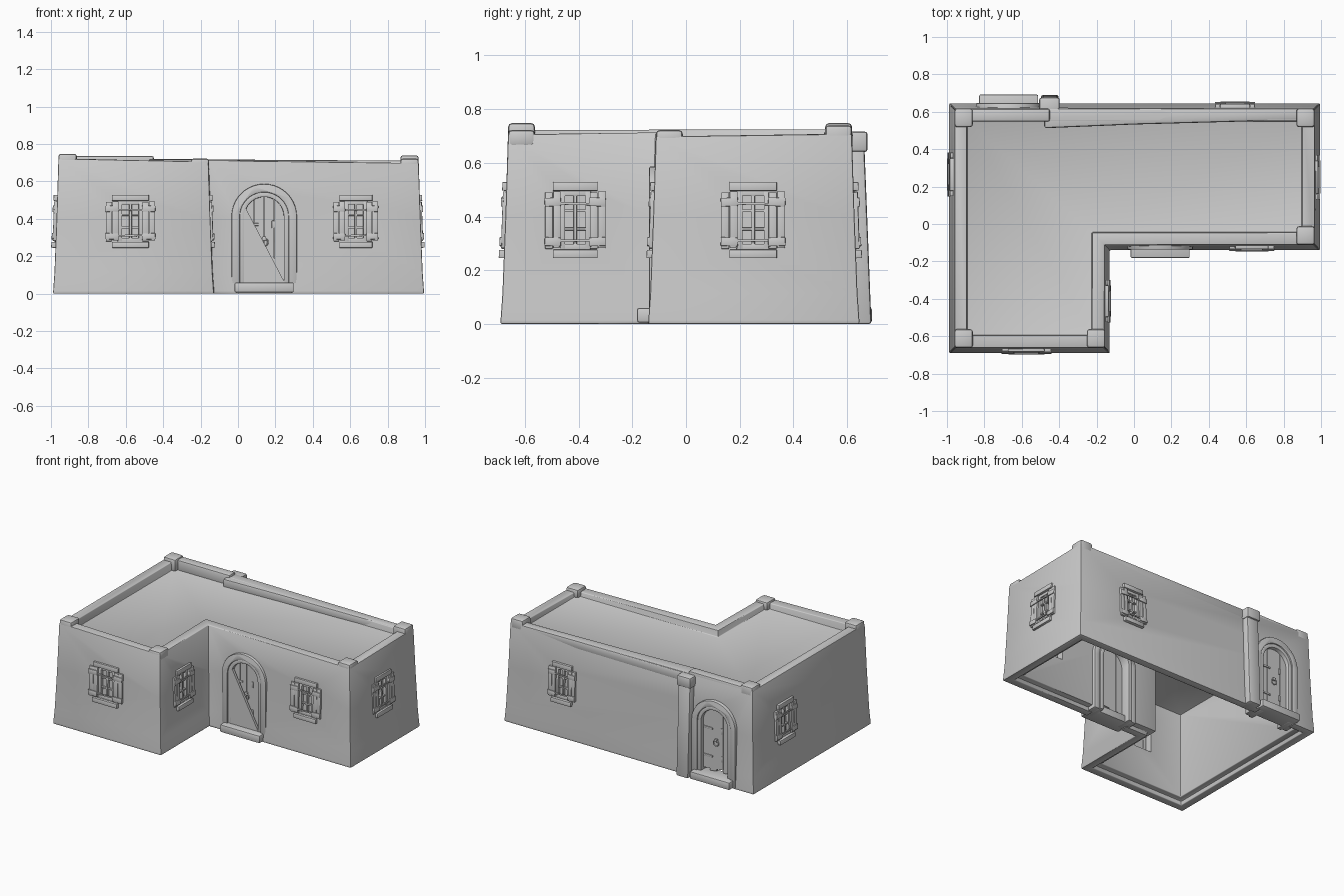
import bpy, bmesh
from math import pi, sin, cos, sqrt
from mathutils import Matrix, Vector

if "Cube" in bpy.data.objects:
    bpy.data.objects.remove(bpy.data.objects["Cube"])


def finish(bm, name, matrix=None, bevel=0.0, smooth=True):
    bmesh.ops.recalc_face_normals(bm, faces=bm.faces)
    if bevel:
        edges = [e for e in bm.edges if len(e.link_faces) == 2 and e.calc_face_angle(0) > 0.6]
        bmesh.ops.bevel(bm, geom=edges, offset=bevel, segments=2, affect='EDGES', profile=0.5,
                        clamp_overlap=True)
    me = bpy.data.meshes.new(name)
    bm.to_mesh(me)
    bm.free()
    ob = bpy.data.objects.new(name, me)
    bpy.context.collection.objects.link(ob)
    if matrix:
        ob.matrix_world = matrix
    if smooth:
        bpy.ops.object.select_all(action='DESELECT')
        ob.select_set(True)
        bpy.context.view_layer.objects.active = ob
        bpy.ops.object.shade_smooth_by_angle(angle=0.6)
    return ob


def box(bm, x0, x1, y0, y1, z0, z1, tilt=0.0):
    c = Vector(((x0 + x1) / 2, (y0 + y1) / 2, (z0 + z1) / 2))
    m = (Matrix.Translation(c) @ Matrix.Rotation(tilt, 4, 'Y')
         @ Matrix.Diagonal((x1 - x0, y1 - y0, z1 - z0, 1)))
    bmesh.ops.create_cube(bm, size=1, matrix=m)


def prism(bm, pts, y0, y1):
    """Extrude an x/z outline along y."""
    f = bm.faces.new([bm.verts.new((x, y0, z)) for x, z in pts])
    ext = bmesh.ops.extrude_face_region(bm, geom=[f], use_keep_orig=True)
    bmesh.ops.translate(bm, vec=(0, y1 - y0, 0),
                        verts=[v for v in ext['geom'] if isinstance(v, bmesh.types.BMVert)])


def arch(r, z0, spring=0.412, n=20):
    return ([(-r, z0)] + [(-r * cos(pi * i / n), spring + r * sin(pi * i / n)) for i in range(n + 1)]
            + [(r, z0)])


def outline(d):
    """L-shaped footprint inset by d."""
    return [(-.988 + d, -.69 + d), (-.13 - d, -.69 + d), (-.13 - d, -.14 + d),
            (.994 - d, -.14 + d), (.994 - d, .645 - d), (-.988 + d, .645 - d)]


# Walls: battered shell with plinth, uneven parapet, roof, open underside
tops = [.722, .706, .713, .698, .708, .725]
rings = [(.095, .03), (.055, .03), (.055, 0), (0, 0), (0, .015), (.007, .115), (.018, .40),
         (.028, None), (.094, None), (.096, .665)]
bm = bmesh.new()
loops = [[bm.verts.new((x, y, tops[i] if z is None else z)) for i, (x, y) in enumerate(outline(d))]
         for d, z in rings]
under = [bm.verts.new((x, y, .645)) for x, y in outline(.095)]
loops = [under] + loops
for a, b in zip(loops, loops[1:]):
    for i in range(6):
        j = (i + 1) % 6
        bm.faces.new((a[i], a[j], b[j], b[i]))
bm.faces.new(under)
bm.faces.new(loops[-1])
walls = finish(bm, "walls", bevel=.006)


def cut(bm, name, matrix):
    c = finish(bm, name, matrix, smooth=False)
    c.hide_render = True
    c.hide_viewport = True
    c.display_type = 'WIRE'
    m = walls.modifiers.new(name, 'BOOLEAN')
    m.operation, m.solver, m.object = 'DIFFERENCE', 'EXACT', c


# Corner caps on the parapet
for x, y, h in [(-.911, .568, .748), (-.911, -.612, .748), (-.203, -.612, .722),
                (.917, .568, .74), (.917, -.062, .722)]:
    bm = bmesh.new()
    box(bm, x - .049, x + .049, y - .05, y + .05, .66, h)
    finish(bm, "corner_cap", bevel=.014)

# Raised back-left parapet and skewed back-right parapet
bm = bmesh.new()
box(bm, -.90, -.45, .547, .617, .65, .737)
finish(bm, "back_parapet_left", bevel=.012)
bm = bmesh.new()
plan = [(-.48, .512), (0, .532), (.88, .556), (.88, .617), (-.48, .622)]
low = [bm.verts.new((x, y, .65)) for x, y in plan]
high = [bm.verts.new((x, y, .716 - .005 * x)) for x, y in plan]
bm.faces.new(low)
bm.faces.new(high)
for i in range(5):
    j = (i + 1) % 5
    bm.faces.new((low[i], low[j], high[j], high[i]))
finish(bm, "back_parapet_right", bevel=.012)

# Back buttress column with its cap
bm = bmesh.new()
box(bm, -.497, -.403, .585, .69, 0, .66)
for v in bm.verts:
    if v.co.z > .3 and v.co.y > .65:
        v.co.y = .664
finish(bm, "column", bevel=.01)
bm = bmesh.new()
box(bm, -.507, -.397, .58, .676, .64, .717)
finish(bm, "column_cap", bevel=.012)


# Shuttered windows; local x runs along the wall, -y points outward
def window(x, y, z, turn, w):
    m = (Matrix.Translation((x, y, z)) @ Matrix.Rotation(turn, 4, 'Z')
         @ Matrix.Rotation(-.035, 4, 'X') @ Matrix.Diagonal((w, 1, 1, 1)))
    bm = bmesh.new()
    box(bm, -.068, .068, -.1, .15, -.11, .108)
    cut(bm, "window_cutter", m)
    bm = bmesh.new()
    box(bm, -.098, .098, -.020, .03, -.143, -.112)      # sill
    box(bm, -.098, .098, -.016, .03, .108, .14)         # lintel
    for s in (-1, 1):                                   # shutters, two boards each
        a, c = sorted((s * .064, s * .132))
        b = (a + c) / 2
        box(bm, a, b - .001, -.012, .01, -.108, .102)
        box(bm, b + .001, c, -.013, .01, -.105, .105)
        box(bm, a - .002, c + .001, -.019, -.010, .05, .082, s * .04)
        box(bm, a - .002, c + .001, -.019, -.010, -.098, -.066, -s * .03)
    finish(bm, "shutters", m, bevel=.002)
    bm = bmesh.new()
    for s in (-1, 1):                                   # sash and glazing bars
        box(bm, s * .056 - .012, s * .056 + .012, .0, .03, -.112, .11)
        box(bm, -.065, .065, .001, .029, s * .1 - .011, s * .1 + .011)
        box(bm, -.06, .06, .006, .022, s * .034 - .005, s * .034 + .005)
    box(bm, -.007, .007, .004, .024, -.1, .1)
    finish(bm, "window_frame", m, bevel=.002)
    bm = bmesh.new()
    box(bm, -.067, .067, .022, .028, -.109, .107)
    finish(bm, "window_pane", m)
    bm = bmesh.new()                                    # long bars across the front
    box(bm, -.13, .13, -.016, -.008, .055, .064, .02)
    box(bm, -.13, .13, -.016, -.008, -.082, -.073, -.02)
    finish(bm, "window_bars", m)


window(-.575, -.672, .388, 0, 1)
window(.63, -.122, .388, 0, .9)
window(-.148, -.412, .388, pi / 2, .85)
window(.973, .25, .388, pi / 2, .9)
window(-.974, .265, .388, -pi / 2, .88)
window(.54, .630, .388, pi, .8)


# Arched doorways; same local axes as the windows
def doorway(x, y, turn):
    m = Matrix.Translation((x, y, 0)) @ Matrix.Rotation(turn, 4, 'Z')
    bm = bmesh.new()
    prism(bm, arch(.145, -.05), -.1, .14)
    cut(bm, "door_cutter", m)
    bm = bmesh.new()
    prism(bm, arch(.175, .005) + arch(.13, .005)[::-1], .003, .12)
    finish(bm, "door_arch", m, bevel=.006)
    bm = bmesh.new()
    prism(bm, arch(.135, .005) + arch(.105, .005)[::-1], .012, .13)
    finish(bm, "door_frame", m, bevel=.004)
    bm = bmesh.new()
    box(bm, -.158, .158, -.042, .09, .006, .06)
    finish(bm, "door_step", m, bevel=.008)
    # plank leaf
    bm = bmesh.new()
    for i, low in enumerate((.075, .065, .085, .07)):
        a, b = -.106 + i * .053 + .001, -.106 + (i + 1) * .053 - .001
        top = [b + (a - b) * k / 5 for k in range(6)]
        prism(bm, [(a, low), (b, low + .006)] +
              [(t, .412 + sqrt(max(0, .108 ** 2 - t * t))) for t in top], .04, .06)
    finish(bm, "door_planks", m)
    # ironwork
    bm = bmesh.new()
    for z in (.17, .37):
        box(bm, -.10, -.03, .033, .042, z - .007, z + .007)
        box(bm, .04, .055, .033, .042, z - .02, z + .02)
    box(bm, -.01, .01, .028, .042, .285, .305)
    finish(bm, "door_iron", m, bevel=.002)
    bpy.ops.mesh.primitive_torus_add(major_radius=.02, minor_radius=.004, major_segments=20,
                                     minor_segments=8)
    ring = bpy.context.object
    ring.name = "door_ring"
    ring.matrix_world = m @ Matrix.Translation((0, .033, .275)) @ Matrix.Rotation(pi / 2, 4, 'X')
    bpy.ops.object.shade_smooth_by_angle(angle=0.6)
    return m


front = doorway(.14, -.14, 0)
doorway(-.67, .65, pi)

# Sloping slab of wall that partly blocks the front doorway
bm = bmesh.new()
prism(bm, [(-.125, .03), (.115, .05), (-.1, .46), (-.125, .43)], .012, .03)
finish(bm, "fallen_wall_slab", front)
